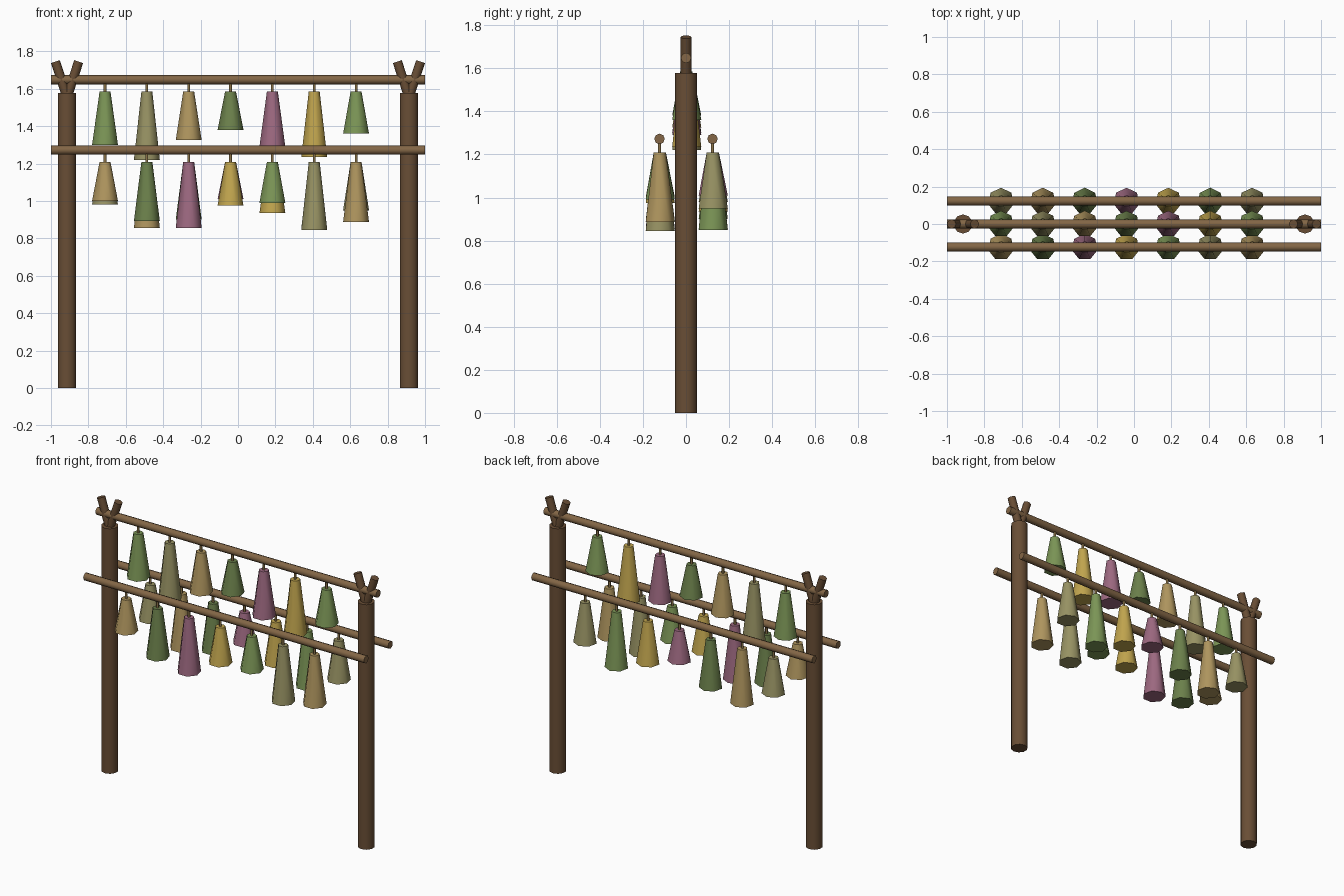
import bpy, math
from mathutils import Vector

if "Cube" in bpy.data.objects:
    bpy.data.objects.remove(bpy.data.objects["Cube"])


def material(name, rgb):
    """Material from a display colour, converted to linear."""
    m = bpy.data.materials.new(name)
    m.diffuse_color = (*[c ** 2.2 for c in rgb], 1)
    m.use_nodes = True
    m.node_tree.nodes["Principled BSDF"].inputs["Base Color"].default_value = m.diffuse_color
    return m


POST = material("dark_wood", (0.41, 0.31, 0.22))
POLE = material("pole_wood", (0.51, 0.40, 0.28))
CORD = material("cord", (0.54, 0.45, 0.29))
HERBS = [material(n, c) for n, c in (
    ("leaf_green", (0.48, 0.58, 0.34)),
    ("olive", (0.59, 0.57, 0.39)),
    ("tan", (0.68, 0.58, 0.37)),
    ("dark_green", (0.42, 0.50, 0.30)),
    ("pink", (0.61, 0.41, 0.50)),
    ("yellow", (0.75, 0.64, 0.31)))]


def rod(name, a, b, r1, r2, sides, mat):
    """Tapered cylinder from a to b with smooth sides and sharp ends."""
    a, b = Vector(a), Vector(b)
    d = b - a
    bpy.ops.mesh.primitive_cone_add(vertices=sides, radius1=r1, radius2=r2,
                                    depth=d.length, location=(a + b) / 2)
    ob = bpy.context.object
    ob.name = name
    ob.rotation_mode = 'QUATERNION'
    ob.rotation_quaternion = Vector((0, 0, 1)).rotation_difference(d)
    ob.data.materials.append(mat)
    bpy.ops.object.shade_smooth_by_angle(angle=math.radians(62))
    return ob


# posts, each with a forked top
for side, label in ((-1, "left"), (1, "right")):
    x = 0.914 * side
    rod(label + "_post", (x, 0, 0), (x, 0, 1.578), 0.051, 0.051, 10, POST)
    for lean in (-1, 1):
        rod(label + "_fork_prong", (x + 0.002 * lean, 0, 1.56),
            (x + 0.062 * lean, 0, 1.745), 0.025, 0.025, 8, POST)

# rows: name, y, pole height, first colour, bottom height of each bundle
ROWS = (
    ("top", 0.0, 1.648, 0, (1.30, 1.22, 1.325, 1.38, 1.29, 1.235, 1.36)),
    ("front", -0.123, 1.272, 2, (1.0, 0.893, 0.856, 0.975, 0.99, 0.845, 0.887)),
    ("back", 0.123, 1.272, 1, (0.98, 0.856, 0.90, 1.01, 0.936, 0.85, 0.95)),
)
for name, y, z, first, bottoms in ROWS:
    rod(name + "_pole", (-1, y, z), (1, y, z), 0.0245, 0.0245, 8, POLE)
    for i, low in enumerate(bottoms):
        x = -0.711 + 0.2237 * i
        top = z - 0.063
        # hanging cord and seven-sided herb bundle
        rod(name + "_cord", (x, y, top - 0.01), (x, y, z), 0.008, 0.008, 6, CORD)
        rod(name + "_herb_bundle", (x, y, low), (x, y, top), 0.071, 0.03, 7,
            HERBS[(first + i) % 6])
